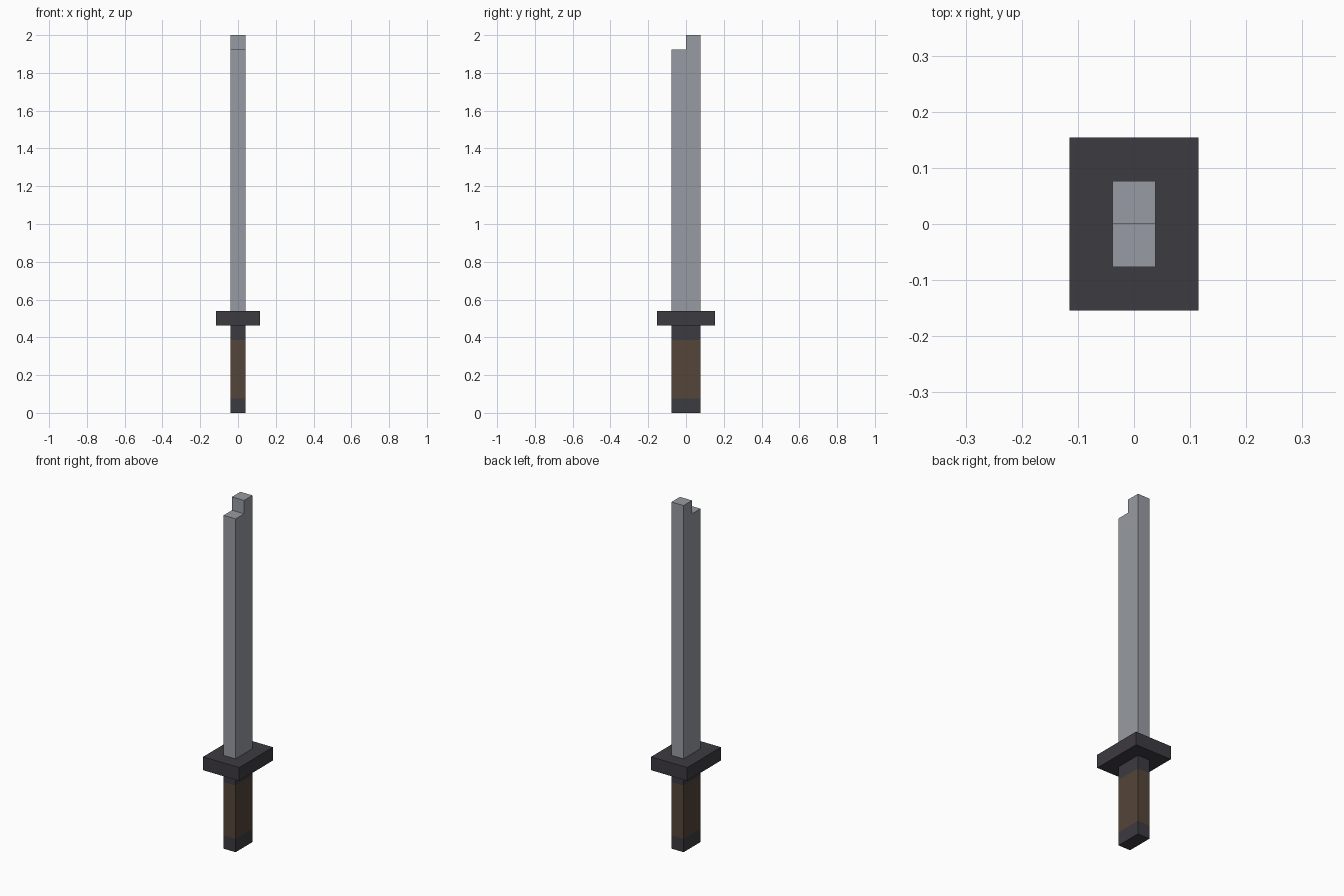
import bpy
import bmesh

cube = bpy.data.objects.get("Cube")
if cube:
    bpy.data.objects.remove(cube, do_unlink=True)

U = 2 / 26  # one block of the model


def material(name, rgb):
    mat = bpy.data.materials.new(name)
    mat.use_nodes = True
    colour = (*rgb, 1)
    mat.diffuse_color = colour
    shader = next(n for n in mat.node_tree.nodes if n.type == 'BSDF_PRINCIPLED')
    shader.inputs["Base Color"].default_value = colour
    return mat


steel = material("steel grey", (0.31, 0.33, 0.36))
iron = material("dark iron", (0.046, 0.043, 0.052))
wood = material("brown wood", (0.09, 0.061, 0.041))


def extruded(name, profile, width, mats):
    """Extrude a side profile of (y, z) blocks evenly about x = 0."""
    bm = bmesh.new()
    face = bm.faces.new([bm.verts.new((-width / 2 * U, y * U, z * U)) for y, z in profile])
    new = bmesh.ops.extrude_face_region(bm, geom=[face])["geom"]
    bmesh.ops.translate(bm, vec=(width * U, 0, 0),
                        verts=[v for v in new if isinstance(v, bmesh.types.BMVert)])
    bmesh.ops.recalc_face_normals(bm, faces=bm.faces)
    mesh = bpy.data.meshes.new(name)
    bm.to_mesh(mesh)
    bm.free()
    for mat in mats:
        mesh.materials.append(mat)
    obj = bpy.data.objects.new(name, mesh)
    bpy.context.collection.objects.link(obj)
    return obj


def box(depth, bottom, top):
    h = depth / 2
    return [(-h, bottom), (h, bottom), (h, top), (-h, top)]


# Blade with the stepped tip
extruded("blade", [(-1, 7), (1, 7), (1, 26), (0, 26), (0, 25), (-1, 25)], 1, [steel])

# Guard
extruded("guard", box(4, 6, 7), 3, [iron])

# Handle: wooden grip between two iron bands
handle = extruded("handle", box(2, 0, 6), 1, [iron, wood])
bm = bmesh.new()
bm.from_mesh(handle.data)
for z in (1, 5):
    bmesh.ops.bisect_plane(bm, geom=bm.verts[:] + bm.edges[:] + bm.faces[:],
                           plane_co=(0, 0, z * U), plane_no=(0, 0, 1))
for f in bm.faces:
    f.material_index = int(U < f.calc_center_median().z < 5 * U)
bm.to_mesh(handle.data)
bm.free()
